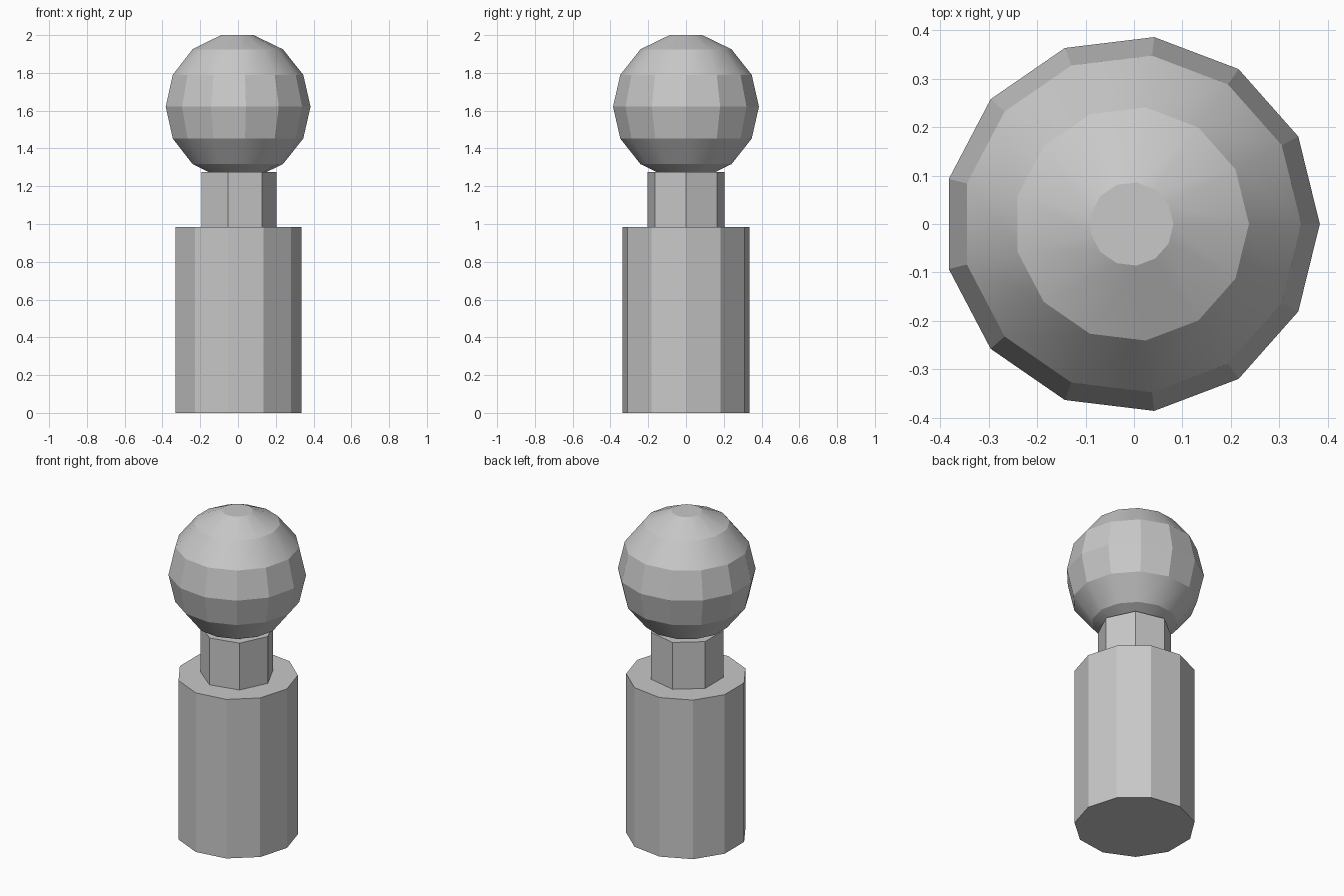
import bpy, bmesh, math

cube = bpy.data.objects.get("Cube")
if cube:
    bpy.data.objects.remove(cube, do_unlink=True)

grey = bpy.data.materials.new("plain_grey")
grey.use_nodes = True
COLOUR = (0.58, 0.58, 0.58, 1)
grey.diffuse_color = COLOUR
grey.node_tree.nodes["Principled BSDF"].inputs["Base Color"].default_value = COLOUR

AXIS_X = -0.005


def lathe(name, sides, profile):
    """Closed solid from (radius, height) rings, with a corner facing +x."""
    bm = bmesh.new()
    rings = []
    for r, z in profile:
        angles = [math.tau * i / sides for i in range(sides)]
        rings.append([bm.verts.new((r * math.cos(a), r * math.sin(a), z)) for a in angles])
    for low, high in zip(rings, rings[1:]):
        for i in range(sides):
            j = (i + 1) % sides
            bm.faces.new((low[i], low[j], high[j], high[i]))
    bm.faces.new(rings[0][::-1])
    bm.faces.new(rings[-1])
    mesh = bpy.data.meshes.new(name)
    bm.to_mesh(mesh)
    bm.free()
    mesh.materials.append(grey)
    obj = bpy.data.objects.new(name, mesh)
    obj.location.x = AXIS_X
    bpy.context.collection.objects.link(obj)
    return obj


# Body and neck prisms
lathe("body", 11, [(0.34, 0), (0.34, 0.985)])
lathe("neck", 7, [(0.21, 0.985), (0.21, 1.275)])

# Round head with small flat caps
R, MID = 0.389, 1.621
latitudes = [math.pi / 7 * k for k in range(-3, 4)]
head = lathe("head", 13, [(R * math.cos(t), MID + R * math.sin(t)) for t in latitudes])

# Soften only the gentlest facet edges
bpy.ops.object.select_all(action="DESELECT")
head.select_set(True)
bpy.context.view_layer.objects.active = head
bpy.ops.object.shade_smooth_by_angle(angle=math.radians(24.6))
